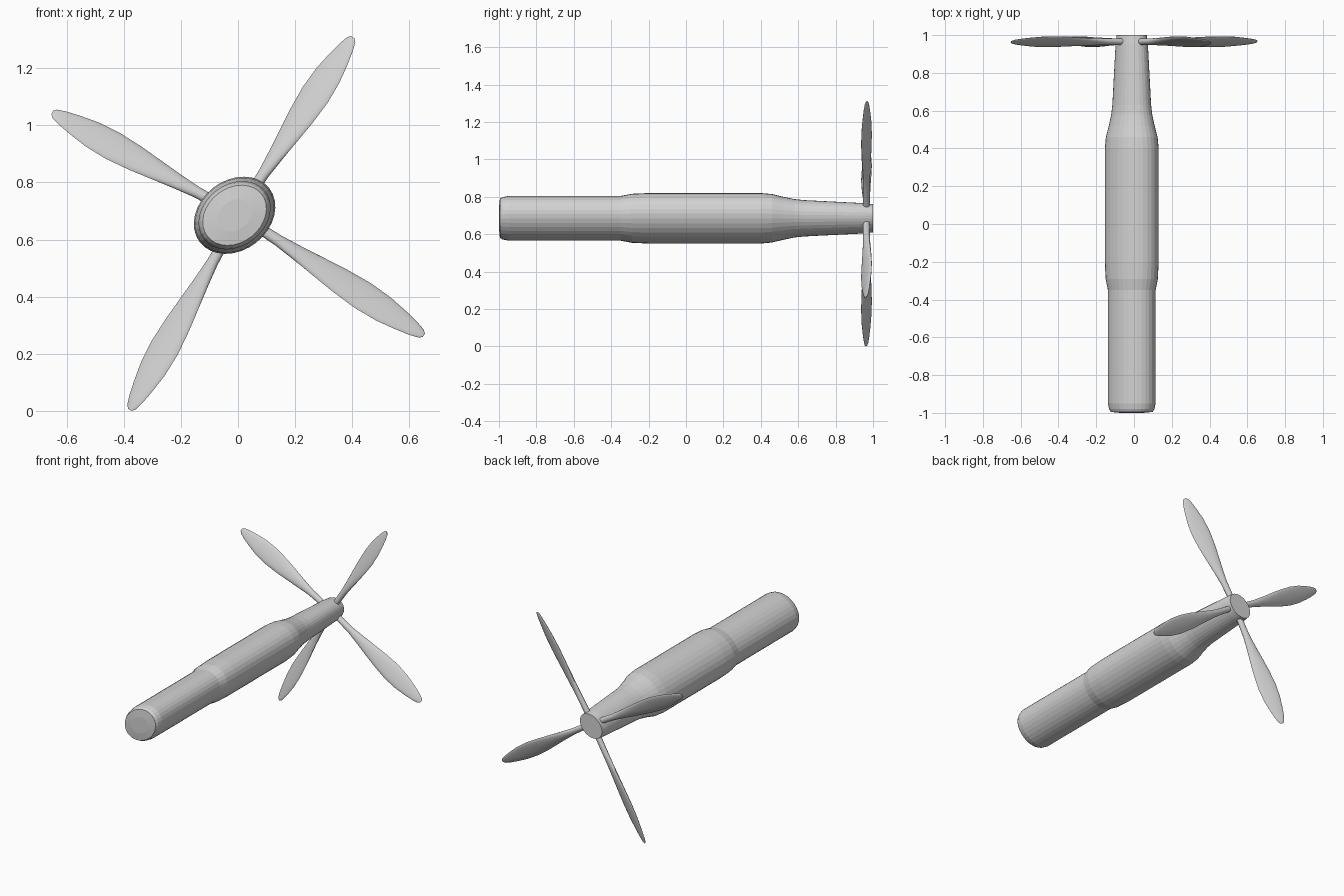
import bpy
import bmesh
import math
from mathutils import Vector

cube = bpy.data.objects.get("Cube")
if cube:
    bpy.data.objects.remove(cube, do_unlink=True)

# One plain grey for everything
grey = bpy.data.materials.new("light_grey")
grey.use_nodes = True
COLOUR = (0.65, 0.65, 0.65, 1)
grey.diffuse_color = COLOUR
grey.node_tree.nodes["Principled BSDF"].inputs["Base Color"].default_value = COLOUR


def loft(name, rings, smooth):
    """Skin a list of closed rings and cap both ends."""
    bm = bmesh.new()
    loops = [[bm.verts.new(p) for p in ring] for ring in rings]
    n = len(loops[0])
    for a, b in zip(loops, loops[1:]):
        for i in range(n):
            j = (i + 1) % n
            bm.faces.new((a[i], a[j], b[j], b[i]))
    bm.faces.new(loops[0])
    bm.faces.new(loops[-1])
    bmesh.ops.recalc_face_normals(bm, faces=bm.faces)
    mesh = bpy.data.meshes.new(name)
    bm.to_mesh(mesh)
    bm.free()
    mesh.materials.append(grey)
    obj = bpy.data.objects.new(name, mesh)
    bpy.context.collection.objects.link(obj)
    if smooth:
        bpy.ops.object.select_all(action="DESELECT")
        obj.select_set(True)
        bpy.context.view_layer.objects.active = obj
        bpy.ops.object.shade_smooth_by_angle(angle=math.radians(50))
    return obj


def ellipse(centre, axis_a, axis_b, sides):
    steps = [2 * math.pi * i / sides for i in range(sides)]
    return [centre + axis_a * math.cos(s) + axis_b * math.sin(s) for s in steps]


# Body: tilted oval section, (y, scale) profile from front to back
TILT = math.radians(38)
LONG = Vector((math.cos(TILT), 0, math.sin(TILT))) * 0.154
SHORT = Vector((-math.sin(TILT), 0, math.cos(TILT))) * 0.122
PROFILE = [(-1, 0.42), (-0.995, 0.78), (-0.98, 0.84), (-0.95, 0.885),
           (-0.35, 0.885), (-0.29, 0.97), (-0.2, 1), (0.4, 1), (0.46, 0.96),
           (0.52, 0.85), (0.58, 0.76), (0.63, 0.72), (0.95, 0.6), (1, 0.56)]
loft("body", [ellipse(Vector((-0.012, y, 0.685)), LONG * f, SHORT * f, 32)
              for y, f in PROFILE], False)

# Blades: (position along blade, chord, thickness)
SECTIONS = [(0, 0.036, 0.036), (0.17, 0.042, 0.034), (0.28, 0.06, 0.03),
            (0.4, 0.083, 0.027), (0.52, 0.104, 0.023), (0.65, 0.117, 0.02),
            (0.77, 0.108, 0.018), (0.87, 0.083, 0.015), (0.94, 0.06, 0.012),
            (0.985, 0.038, 0.009), (1, 0.016, 0.005)]
PITCH = math.radians(28)


def blade(name, root, tip, pitch):
    start = Vector((root[0], 0.965, root[1]))
    end = Vector((tip[0], 0.965, tip[1]))
    along = (end - start).normalized()
    side = Vector((-along.z, 0, along.x))
    chord = side * math.cos(pitch) + Vector((0, math.sin(pitch), 0))
    normal = along.cross(chord)
    loft(name, [ellipse(start.lerp(end, t), chord * (w / 2), normal * (h / 2), 16)
                for t, w, h in SECTIONS], True)


blade("upper_left_blade", (0.026, 0.733), (0.402, 1.308), PITCH)
blade("upper_right_blade", (-0.045, 0.711), (-0.65, 1.045), -PITCH)
blade("lower_right_blade", (-0.031, 0.625), (-0.378, 0.004), -PITCH)
blade("lower_left_blade", (0.038, 0.664), (0.65, 0.265), PITCH)
